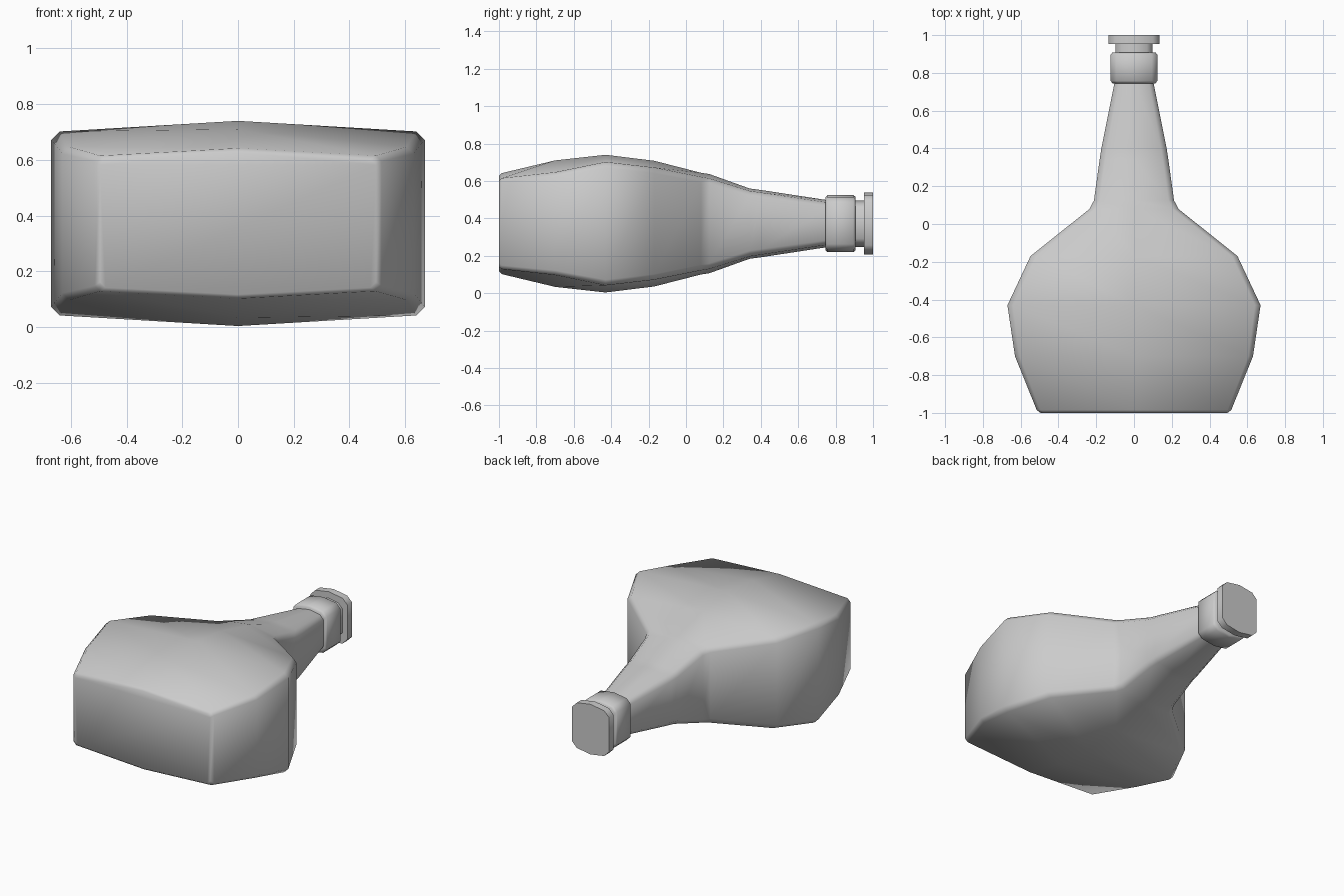
import bpy, bmesh, math

if "Cube" in bpy.data.objects:
    bpy.data.objects.remove(bpy.data.objects["Cube"])

ZC = 0.372  # height of the bottle axis


def ring(y, w, h, e, c):
    """Ten-sided section: ridge at top and bottom, flat sides, cut corners."""
    quarter = [(w, e - c), (w - c, e)]
    right = [(x, -z) for x, z in reversed(quarter)] + quarter
    left = [(-x, -z) for x, z in right]
    pts = [(0, -h)] + right + [(0, h)] + left
    return [(x, y, ZC + z) for x, z in pts]


def loft(name, sections, angle):
    """Skin a list of (y, half width, ridge height, edge height, corner cut)."""
    bm = bmesh.new()
    rings = [[bm.verts.new(p) for p in ring(*s)] for s in sections]
    n = len(rings[0])
    for a, b in zip(rings, rings[1:]):
        for i in range(n):
            j = (i + 1) % n
            bm.faces.new((a[i], a[j], b[j], b[i]))
    bm.faces.new(rings[0])
    bm.faces.new(rings[-1])
    bmesh.ops.recalc_face_normals(bm, faces=bm.faces[:])
    mesh = bpy.data.meshes.new(name)
    bm.to_mesh(mesh)
    bm.free()
    ob = bpy.data.objects.new(name, mesh)
    bpy.context.collection.objects.link(ob)
    bpy.ops.object.select_all(action='DESELECT')
    ob.select_set(True)
    bpy.context.view_layer.objects.active = ob
    bpy.ops.object.shade_smooth_by_angle(angle=math.radians(angle))
    return ob


# Faceted flask body running into the tapered neck
loft("bottle_body", [
    (-1.00, 0.495, 0.255, 0.230, 0.02),
    (-0.985, 0.515, 0.270, 0.243, 0.02),
    (-0.70, 0.630, 0.338, 0.275, 0.025),
    (-0.43, 0.670, 0.368, 0.330, 0.03),
    (-0.17, 0.548, 0.336, 0.300, 0.03),
    (0.08, 0.235, 0.272, 0.250, 0.03),
    (0.125, 0.212, 0.265, 0.242, 0.03),
    (0.34, 0.182, 0.188, 0.175, 0.03),
    (0.40, 0.173, 0.180, 0.166, 0.03),
    (0.76, 0.101, 0.125, 0.112, 0.025),
], 60)

# Neck collar with softened rims
loft("neck_collar", [
    (0.745, 0.113, 0.140, 0.128, 0.03),
    (0.757, 0.124, 0.153, 0.139, 0.03),
    (0.895, 0.124, 0.153, 0.139, 0.03),
    (0.907, 0.115, 0.142, 0.130, 0.03),
], 50)

# Narrow stem between collar and stopper
loft("stopper_stem", [
    (0.89, 0.098, 0.124, 0.110, 0.03),
    (0.96, 0.098, 0.124, 0.110, 0.03),
], 50)

# Flat stopper cap
loft("stopper_cap", [
    (0.952, 0.135, 0.166, 0.150, 0.035),
    (1.00, 0.135, 0.166, 0.150, 0.035),
], 50)
